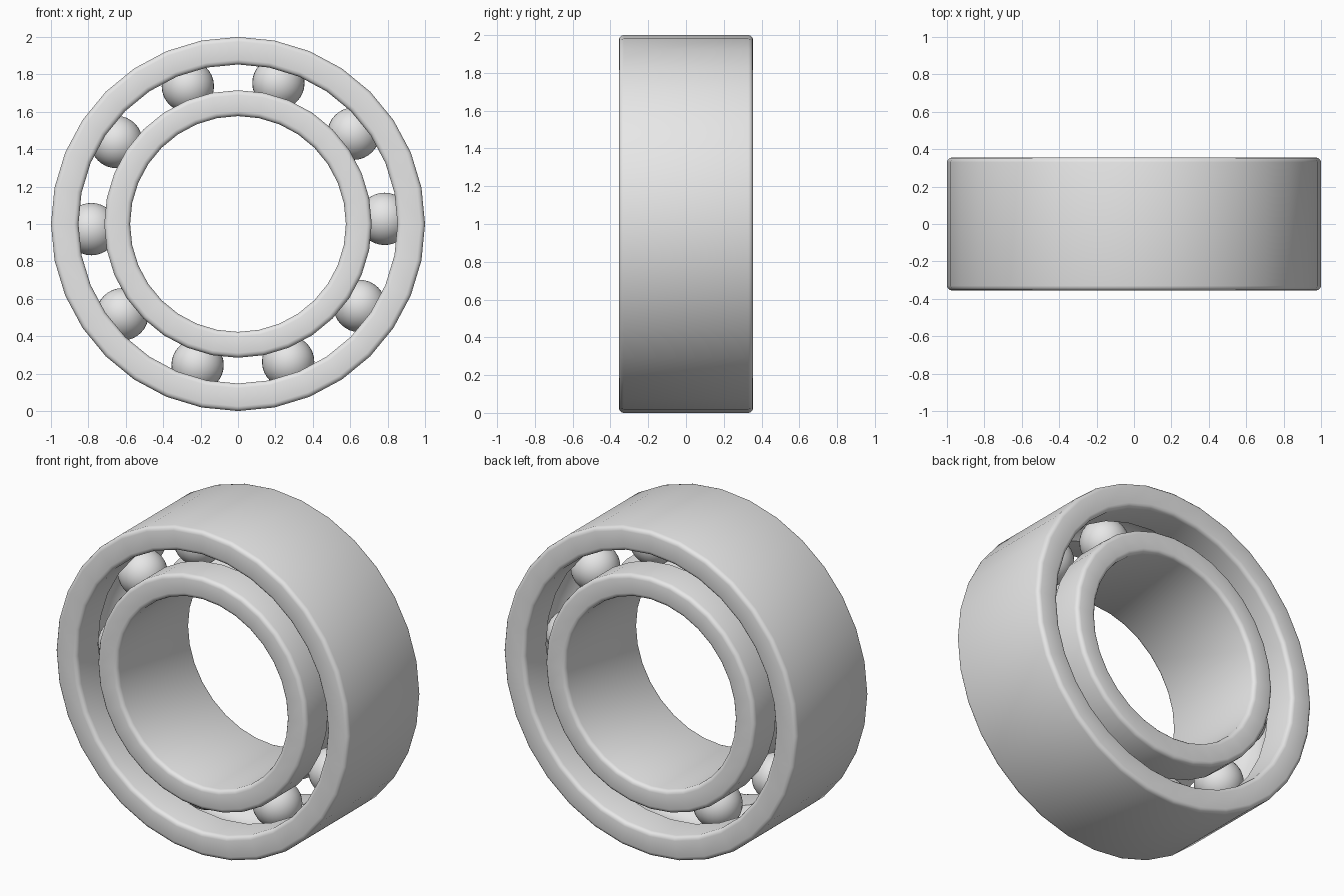
import bpy
import bmesh
from math import sin, cos, pi, radians, acos, sqrt

cube = bpy.data.objects.get("Cube")
if cube:
    bpy.data.objects.remove(cube)

SIDES = 32
HALF_WIDTH = 0.355
BEVEL = 0.025
PITCH = 0.784        # radius of the circle through the ball centres
GROOVE = 0.16        # raceway section radius
BALL = 0.14
CENTRE_Z = 1.0

steel = bpy.data.materials.new("steel grey")
steel.use_nodes = True
grey = (0.8, 0.8, 0.8, 1)
steel.diffuse_color = grey
steel.node_tree.nodes["Principled BSDF"].inputs["Base Color"].default_value = grey


def finish(name, bm):
    bmesh.ops.recalc_face_normals(bm, faces=bm.faces)
    mesh = bpy.data.meshes.new(name)
    bm.to_mesh(mesh)
    bm.free()
    mesh.materials.append(steel)
    obj = bpy.data.objects.new(name, mesh)
    bpy.context.collection.objects.link(obj)
    obj.location.z = CENTRE_Z
    bpy.ops.object.select_all(action='DESELECT')
    obj.select_set(True)
    bpy.context.view_layer.objects.active = obj
    bpy.ops.object.shade_smooth_by_angle(angle=radians(35))
    return obj


def race_profile(plain, land):
    """Closed (radius, y) section: rounded corners, ball groove on the land side."""
    out = 1 if land > plain else -1
    points = []
    corners = [(plain, -1, -out), (land, -1, out), (land, 1, out), (plain, 1, -out)]
    for i, (r, sy, sr) in enumerate(corners):
        arc = []
        for k in range(4):
            a = k / 3 * pi / 2
            arc.append((r - sr * BEVEL * (1 - cos(a)),
                        sy * (HALF_WIDTH - BEVEL * (1 - sin(a)))))
        # travel from the flat end face on to the land, and back again
        points += arc if i in (0, 2) else arc[::-1]
        if i == 1:
            lip = acos(abs(land - PITCH) / GROOVE)
            for k in range(11):
                a = -lip + 2 * lip * k / 10
                points.append((PITCH - out * GROOVE * cos(a), GROOVE * sin(a)))
    return points


def ring(name, plain, land):
    bm = bmesh.new()
    profile = race_profile(plain, land)
    loops = []
    for s in range(SIDES):
        a = 2 * pi * s / SIDES
        loops.append([bm.verts.new((r * cos(a), y, r * sin(a))) for r, y in profile])
    n = len(profile)
    for s in range(SIDES):
        here, there = loops[s], loops[(s + 1) % SIDES]
        for i in range(n):
            j = (i + 1) % n
            bm.faces.new((here[i], here[j], there[j], there[i]))
    return finish(name, bm)


# The two races
ring("outer_ring", 1.0, 0.853)
ring("inner_ring", 0.577, 0.715)

# Ten balls evenly spaced in the raceway
for i in range(10):
    angle = radians(2 + 36 * i)
    bm = bmesh.new()
    bmesh.ops.create_uvsphere(bm, u_segments=32, v_segments=16, radius=BALL)
    ball = finish(f"ball_{i + 1}", bm)
    ball.location.x = PITCH * cos(angle)
    ball.location.z = CENTRE_Z + PITCH * sin(angle)
